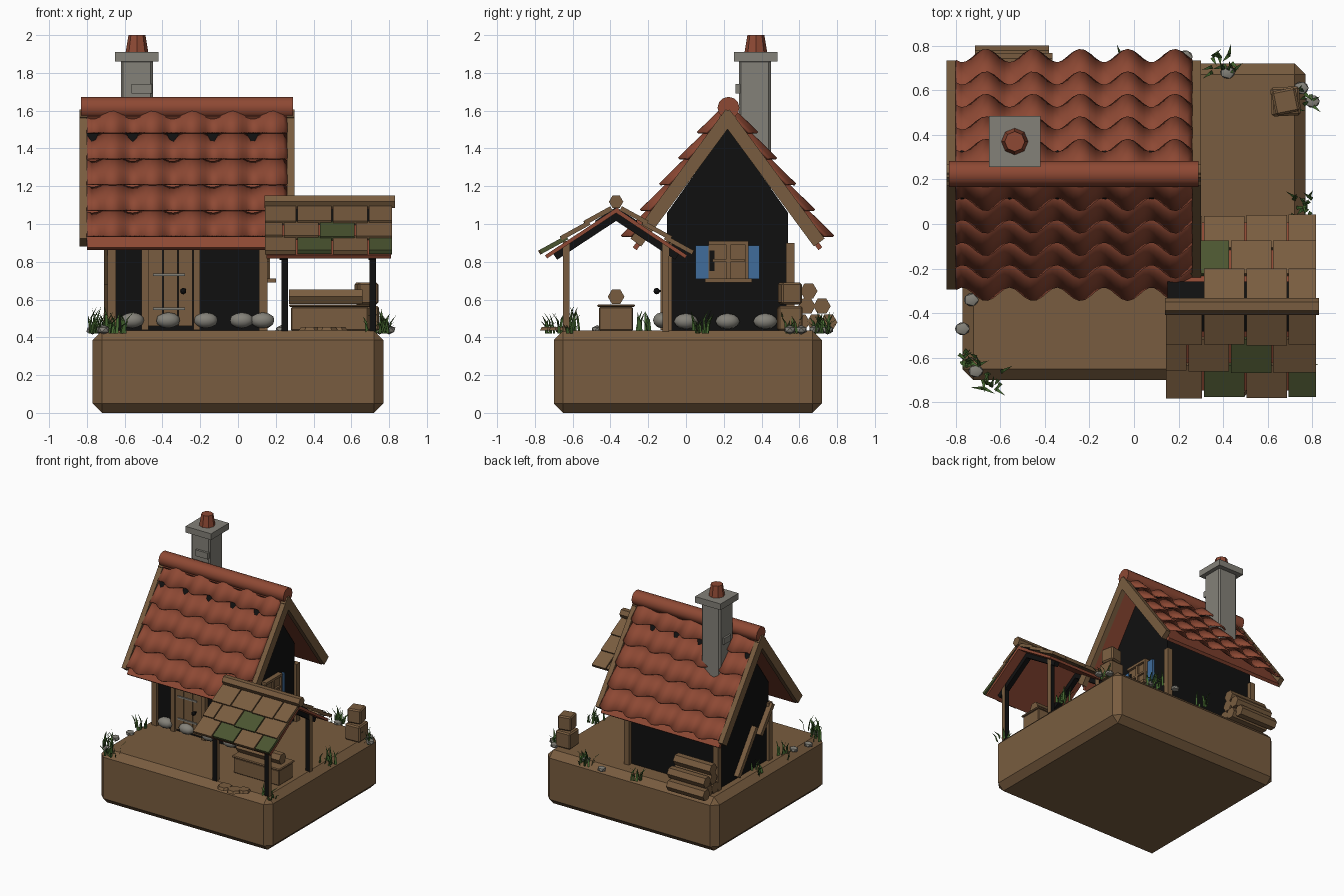
import bpy, bmesh, math, random
from mathutils import Matrix, Vector

random.seed(4)
old = bpy.data.objects.get("Cube")
if old:
    bpy.data.objects.remove(old)


def material(name, rgb):
    m = bpy.data.materials.new(name)
    m.use_nodes = True
    m.diffuse_color = (*rgb, 1)
    m.node_tree.nodes["Principled BSDF"].inputs["Base Color"].default_value = (*rgb, 1)
    return m


wood = material("wood brown", (0.19, 0.108, 0.05))
clay = material("clay red", (0.27, 0.066, 0.034))
black = material("soot black", (0.005, 0.005, 0.005))
stone = material("stone grey", (0.23, 0.22, 0.19))
moss = material("moss green", (0.07, 0.09, 0.03))
grass = material("grass green", (0.06, 0.14, 0.03))
blue = material("shutter blue", (0.05, 0.15, 0.33))


def make(name, bm, *mats, smooth=False):
    bmesh.ops.recalc_face_normals(bm, faces=bm.faces)
    me = bpy.data.meshes.new(name)
    bm.to_mesh(me)
    bm.free()
    for m in mats:
        me.materials.append(m)
    ob = bpy.data.objects.new(name, me)
    bpy.context.collection.objects.link(ob)
    if smooth:
        bpy.ops.object.select_all(action='DESELECT')
        ob.select_set(True)
        bpy.context.view_layer.objects.active = ob
        bpy.ops.object.shade_smooth_by_angle(angle=math.radians(40))
    return ob


def add_box(bm, lo, hi, frame=Matrix(), mi=0):
    lo, hi = Vector(lo), Vector(hi)
    m = frame @ Matrix.Translation((lo + hi) / 2) @ Matrix.Diagonal((*(hi - lo), 1))
    verts = bmesh.ops.create_cube(bm, size=1, matrix=m)["verts"]
    for f in {f for v in verts for f in v.link_faces}:
        f.material_index = mi


def boxes(name, mat, *pairs):
    bm = bmesh.new()
    for lo, hi in pairs:
        add_box(bm, lo, hi)
    return make(name, bm, mat)


def bevel(ob, width):
    mod = ob.modifiers.new("bevel", 'BEVEL')
    mod.width, mod.segments = width, 1


def add_log(bm, x0, x1, y, z, r, sides=6):
    m = Matrix.Translation(((x0 + x1) / 2, y, z)) @ Matrix.Rotation(math.pi / 2, 4, 'Y')
    bmesh.ops.create_cone(bm, cap_ends=True, segments=sides, radius1=r, radius2=r,
                          depth=x1 - x0, matrix=m)


def slope(y, z, dy, dz):
    """Frame with local x along the ridge, y down the slope, z out of the roof."""
    d = Vector((0, dy, dz)).normalized()
    n = Vector((0, -d.z * math.copysign(1, dy), abs(d.y)))
    m = Matrix((Vector((1, 0, 0)), d, n)).transposed().to_4x4()
    return Matrix.Translation((0, y, z)) @ m


# Ground block
bevel(boxes("ground_block", wood, ((-.77, -.70, 0), (.77, .72, .435))), .05)

# House body with gable
bm = bmesh.new()
profile = [(-.10, .43), (.54, .43), (.54, 1.06), (.22, 1.51), (-.10, 1.06)]
face = bm.faces.new([bm.verts.new((-.67, y, z)) for y, z in profile])
ext = bmesh.ops.extrude_face_region(bm, geom=[face])["geom"]
bmesh.ops.translate(bm, vec=(.80, 0, 0), verts=[v for v in ext if isinstance(v, bmesh.types.BMVert)])
make("house_walls", bm, black)
boxes("corner_posts", wood, *[((x, y, .43), (x + .045, y + .045, .90))
                              for x in (-.69, .11) for y in (-.12, .53)])

# Main roof: deck, dark underlay, end boards, wavy tiles
period = .212
for side, s in (("front", -1), ("back", 1)):
    fr = slope(.22, 1.60, s * .53, -.72)
    bm = bmesh.new()
    add_box(bm, (-.80, 0, -.05), (.26, .88, -.025), fr, 0)
    add_box(bm, (-.80, .0, -.02), (.26, .2, -.008), fr, 1)
    make(side + "_roof_deck", bm, clay, black)
    bm = bmesh.new()
    for x in (-.84, .26):
        add_box(bm, (x, 0, -.058), (x + .04, .85, .012), fr)
    make(side + "_end_boards", bm, wood)
    bm = bmesh.new()
    for row in range(5):
        low = .17 + .17 * row
        grid = []
        for i in range(45):
            x = -.80 + 1.06 * i / 44
            w = -math.cos((x + .77) * math.tau / period)
            grid.append([bm.verts.new(fr @ Vector((x, low - .19 * (1 - t) + .018 * w * t,
                                                   .024 * w + .034 * t))) for t in (0, .5, 1)])
        for a, b in zip(grid, grid[1:]):
            for j in range(2):
                bm.faces.new((a[j], b[j], b[j + 1], a[j + 1]))
    tiles = make(side + "_roof_tiles", bm, clay, smooth=True)
    mod = tiles.modifiers.new("thickness", 'SOLIDIFY')
    mod.thickness, mod.offset = .012, 0
bm = bmesh.new()
add_log(bm, -.83, .29, .225, 1.615, .058, 12)
make("ridge_cap", bm, clay, smooth=True)

# Chimney
bevel(boxes("chimney_stack", stone, ((-.62, .28, 1.05), (-.45, .45, 1.87))), .012)
boxes("chimney_cap", stone, ((-.65, .255, 1.86), (-.42, .485, 1.91)))
boxes("chimney_bricks", stone, ((-.565, .262, 1.69), (-.455, .29, 1.74)),
      ((-.635, .33, 1.55), (-.61, .42, 1.60)))
bm = bmesh.new()
bmesh.ops.create_cone(bm, cap_ends=True, segments=8, radius1=.06, radius2=.045, depth=.09,
                      matrix=Matrix.Translation((-.535, .37, 1.955)))
make("chimney_pot", bm, clay)

# Door
boxes("door_planks", wood, *[((-.475 + .08 * i, -.125, .46), (-.40 + .08 * i, -.09, .88)) for i in range(3)])
boxes("door_frame", wood, ((-.51, -.135, .44), (-.475, -.09, .9)), ((-.235, -.135, .44), (-.20, -.09, .9)))
boxes("door_hinges", stone, *[((-.45, -.133, z), (-.28, -.12, z + .013)) for z in (.725, .545)])
bm = bmesh.new()
bmesh.ops.create_icosphere(bm, subdivisions=2, radius=.017, matrix=Matrix.Translation((-.29, -.155, .645)))
add_box(bm, (-.295, -.155, .64), (-.285, -.12, .65))
make("door_handle", bm, black)

# Side window with shutters and sill
boxes("window_panel", wood, ((.12, .12, .70), (.15, .33, .91)))
boxes("window_bars", wood, ((.145, .215, .70), (.165, .235, .91)), ((.145, .14, .80), (.165, .31, .815)),
      ((.145, .12, .89), (.17, .33, .91)), ((.145, .315, .70), (.17, .33, .91)))
boxes("window_gap", black, ((.148, .125, .75), (.156, .15, .86)))
boxes("window_sill", wood, ((.12, .10, .69), (.20, .35, .712)))
boxes("shutters", blue, ((.12, .05, .71), (.15, .118, .885)), ((.12, .332, .71), (.15, .39, .885)))

# Braces on the other gable wall
bm = bmesh.new()
for (y0, z0), (y1, z1) in (((-.11, .89), (.045, .69)), ((.10, .78), (.33, .46))):
    fr = slope(y0, z0, y1 - y0, z1 - z0)
    add_box(bm, (-.71, 0, -.018), (-.66, math.hypot(y1 - y0, z1 - z0), .018), fr)
make("wall_braces", bm, wood)

# Porch roof with staggered shingles, some mossy, some missing
mossy = {(-1, 1, 2), (-1, 2, 3), (-1, 2, 1), (1, 1, 1)}
for side, s in (("front", -1), ("back", 1)):
    fr = slope(-.37, 1.10, s * .38, -.25)
    bm = bmesh.new()
    add_box(bm, (.15, 0, -.035), (.81, .46, -.015), fr, 0)
    add_box(bm, (.15, 0, -.015), (.81, .14, -.008), fr, 1)
    for x in (.22, .69):
        add_box(bm, (x, 0, -.07), (x + .04, .42, -.034), fr, 1)
    make("porch_deck_" + side, bm, clay, black)
    bm = bmesh.new()
    for row in range(3):
        edges = [.14] + [.14 + .19 * k + (.10 if row % 2 else .17) for k in range(3)] + [.82]
        for col, (a, b) in enumerate(zip(edges, edges[1:])):
            if s == 1 and row == 0 and col == 0:
                continue
            top = .03 + .14 * row
            tilt = fr @ Matrix.Translation((0, top, 0)) @ Matrix.Rotation(.08, 4, 'X')
            add_box(bm, (a + .004, 0, -.012), (b - .004, .165 + random.uniform(-.008, .008), .012),
                    tilt, int((s, row, col) in mossy))
    make("porch_shingles_" + side, bm, wood, moss)
bm = bmesh.new()
add_log(bm, .14, .83, -.37, 1.118, .038)
make("porch_ridge_log", bm, wood)

# Porch posts, brown on the outer side
posts = boxes("porch_posts", black, *[((x, y, .43), (x + .036, y + .036, z))
                                      for x in (.23, .695) for y, z in ((-.652, .91), (-.125, .91))])
posts.data.materials.append(wood)
for p in posts.data.polygons:
    p.material_index = int(p.normal.x > .9)

# Bench chest with a log on top
bevel(boxes("chest", wood, ((.28, -.46, .435), (.69, -.28, .56)), ((.27, -.47, .56), (.70, -.27, .575))), .006)
bm = bmesh.new()
add_log(bm, .27, .66, -.37, .615, .044)
make("chest_log", bm, wood)

# Stacked crates
bm = bmesh.new()
for z, h, w, ang in ((.435, .13, .13, .05), (.575, .115, .11, .2)):
    fr = Matrix.Translation((.68, .55, z)) @ Matrix.Rotation(ang, 4, 'Z')
    add_box(bm, (-w / 2, -w / 2, 0), (w / 2, w / 2, h), fr)
bevel(make("crates", bm, wood), .01)

# Firewood pile
bm = bmesh.new()
for y, z in ((.61, .48), (.685, .48), (.755, .48), (.64, .565), (.72, .565), (.65, .645)):
    shift = random.uniform(-.015, .015)
    add_log(bm, -.70 + shift, -.37 + shift, y, z, .046)
make("firewood", bm, wood)

# Stones along the walls and loose on the ground
bm = bmesh.new()
wall_stones = [(x, -.13, .49) for x in (-.56, -.37, -.17, .02, .13)] + [(.14, y, .485) for y in (0, .22, .42)]
for x, y, z in wall_stones:
    wide = (.065, .045) if y < -.1 else (.045, .065)
    m = Matrix.Translation((x, y, z)) @ Matrix.Diagonal((*wide, .042, 1))
    bmesh.ops.create_icosphere(bm, subdivisions=2, radius=1, matrix=m)
for x, y in ((-.73, -.34), (-.77, -.47), (-.71, -.66), (.23, .75), (.42, .68), (.80, .55), (.75, .61)):
    m = Matrix.Translation((x, y, .44)) @ Matrix.Diagonal((.037, .032, .025, 1))
    bmesh.ops.create_icosphere(bm, subdivisions=1, radius=1, matrix=m)
make("stones", bm, stone, smooth=True)

# Flat stepping slabs
bm = bmesh.new()
for x, y, r in ((.38, -.71, .06), (.47, -.72, .06), (.53, -.68, .05)):
    bmesh.ops.create_cone(bm, cap_ends=True, segments=7, radius1=r, radius2=r * .8, depth=.02,
                          matrix=Matrix.Translation((x, y, .445)))
make("stepping_slabs", bm, wood)

# Grass tufts made of bent blades
bm = bmesh.new()
for x, y, n, tall in ((-.74, -.6, 16, .14), (-.64, -.70, 12, .12), (.40, .72, 18, .12), (.75, .08, 14, .13),
                      (.75, .55, 10, .11), (-.07, .72, 8, .10), (-.73, -.22, 10, .12), (-.73, .12, 8, .10),
                      (.73, -.64, 8, .09)):
    for i in range(n):
        root = Vector((x + random.uniform(-.05, .05), y + random.uniform(-.04, .04), .42))
        ang = random.uniform(0, math.tau)
        out = Vector((math.cos(ang), math.sin(ang), 0))
        across = Vector((-out.y, out.x, 0)) * .009
        h = tall * random.uniform(.5, 1.05)
        mid = root + out * .012 + Vector((0, 0, h * .6))
        tip = root + out * random.uniform(.02, .06) + Vector((0, 0, h))
        a, b, c, d, e = [bm.verts.new(p) for p in (root - across, root + across, mid + across * .8,
                                                   mid - across * .8, tip)]
        bm.faces.new((a, b, c, d))
        bm.faces.new((d, c, e))
make("grass_tufts", bm, grass)
